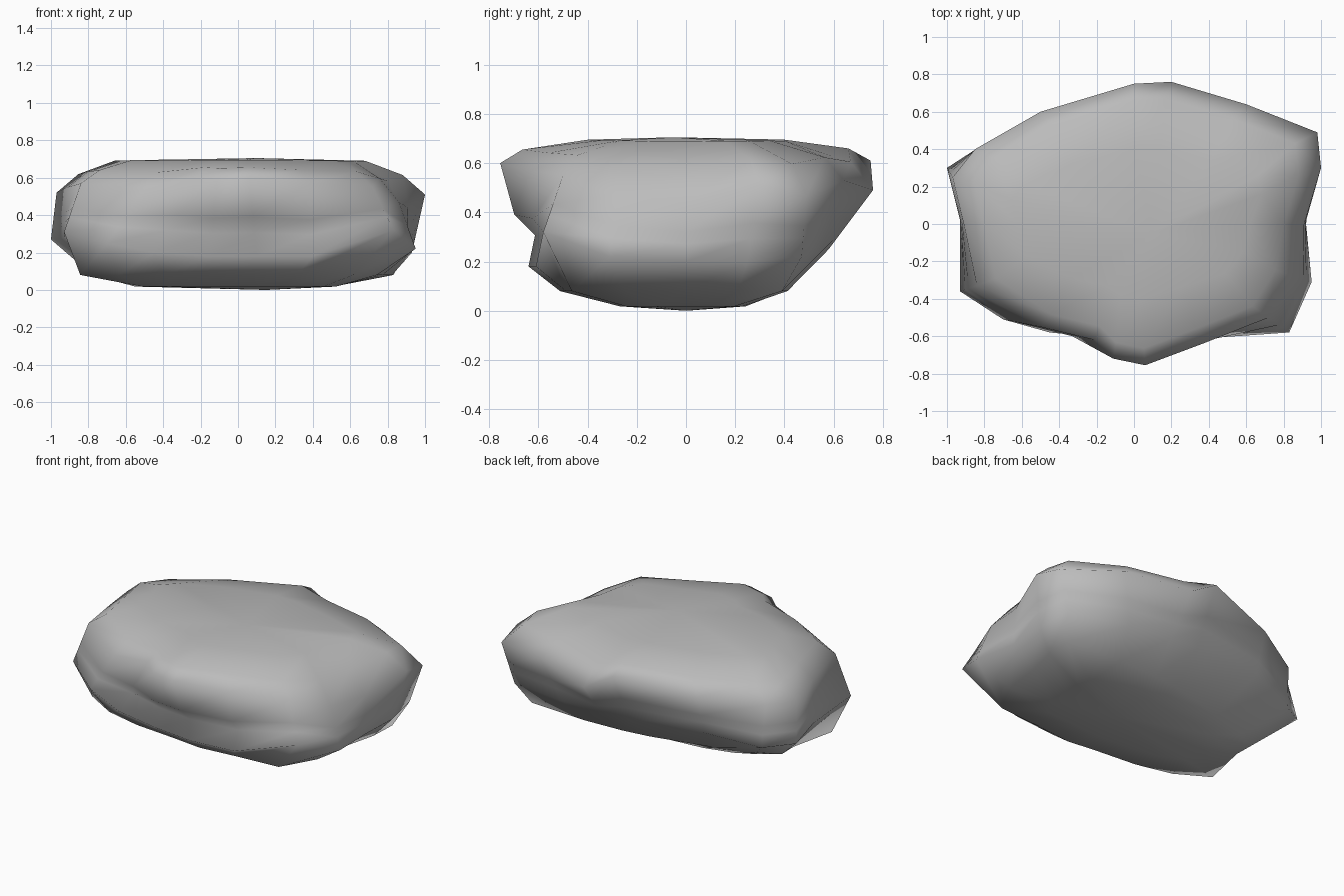
import bpy, bmesh
from mathutils import Vector

cube = bpy.data.objects.get("Cube")
if cube:
    bpy.data.objects.remove(cube, do_unlink=True)

# Stone colour
stone = bpy.data.materials.new("grey stone")
stone.use_nodes = True
grey = (0.5, 0.5, 0.5, 1)
stone.diffuse_color = grey
shader = next(n for n in stone.node_tree.nodes if n.type == 'BSDF_PRINCIPLED')
shader.inputs["Base Color"].default_value = grey
shader.inputs["Roughness"].default_value = 0.9

# Upper rim: the widest outline of the overhanging upper half
upper_rim = [Vector(p) for p in (
    (.91, 0, .44), (1, .3, .51), (.98, .49, .47), (.6, .64, .53), (.2, .76, .49),
    (0, .75, .61), (-.5, .6, .55), (-.85, .4, .52), (-.97, .25, .52),
    (-.91, 0, .55), (-.84, -.33, .57), (-.5, -.55, .54), (-.21, -.62, .6),
    (-.11, -.72, .59), (.06, -.755, .6), (.38, -.635, .57), (.72, -.5, .55),
    (.86, -.28, .47))]

# Lower rim: the widest outline of the belly
lower_rim = [Vector(p) for p in (
    (.92, 0, .2), (.93, .25, .2), (.9, .47, .22), (.5, .55, .24), (.2, .58, .25),
    (0, .58, .26), (-.5, .52, .29), (-.83, .41, .24), (-1, .3, .27),
    (-.93, .02, .28), (-.93, -.36, .31), (-.7, -.51, .25), (-.45, -.58, .2),
    (-.15, -.61, .18), (.1, -.64, .18), (.4, -.61, .18), (.83, -.58, .32),
    (.95, -.31, .22))]


def shrink(ring, sx, sy, height, blend):
    """Scale an outline inwards and pull it towards a height."""
    return [Vector((p.x * sx, p.y * sy, p.z + (height - p.z) * blend))
            for p in ring]


def undercut(p):
    """Narrow the belly towards the base, most of all at the back right."""
    depth = .65 + .2 * p.x if p.y > 0 else .8
    return Vector((p.x * (.84 + .2 * p.x * p.y), p.y * depth, .08))


# Ledge below the front nose, with a hollow between it and the belly
ledge = [low.lerp(high, .5) for low, high in zip(lower_rim, upper_rim)]
hollow = [low.lerp(mid, .6) for low, mid in zip(lower_rim, ledge)]
for p in hollow:
    if p.y < -.5 and abs(p.x) < .5:
        p.y *= .91

rings = [
    shrink(lower_rim, .55, .42, .018, 1),
    [undercut(p) for p in lower_rim],
    lower_rim,
    hollow,
    ledge,
    upper_rim,
    shrink(upper_rim, .88, .88, .7, .55),
    shrink(upper_rim, .68, .53, .7, .95),
]

# Loft the outlines into one closed boulder
bm = bmesh.new()
loops = [[bm.verts.new(p) for p in ring] for ring in rings]
count = len(upper_rim)
for a, b in zip(loops, loops[1:]):
    for i in range(count):
        j = (i + 1) % count
        bm.faces.new((a[i], a[j], b[j], b[i]))
for loop, tip in ((loops[0], (.15, 0, 0)), (loops[-1], (.1, -.05, .705))):
    centre = bm.verts.new(tip)
    for i in range(count):
        bm.faces.new((loop[i], loop[(i + 1) % count], centre))
bmesh.ops.recalc_face_normals(bm, faces=bm.faces)
for face in bm.faces:
    face.smooth = True

mesh = bpy.data.meshes.new("boulder")
bm.to_mesh(mesh)
bm.free()
mesh.materials.append(stone)
boulder = bpy.data.objects.new("boulder", mesh)
bpy.context.collection.objects.link(boulder)
